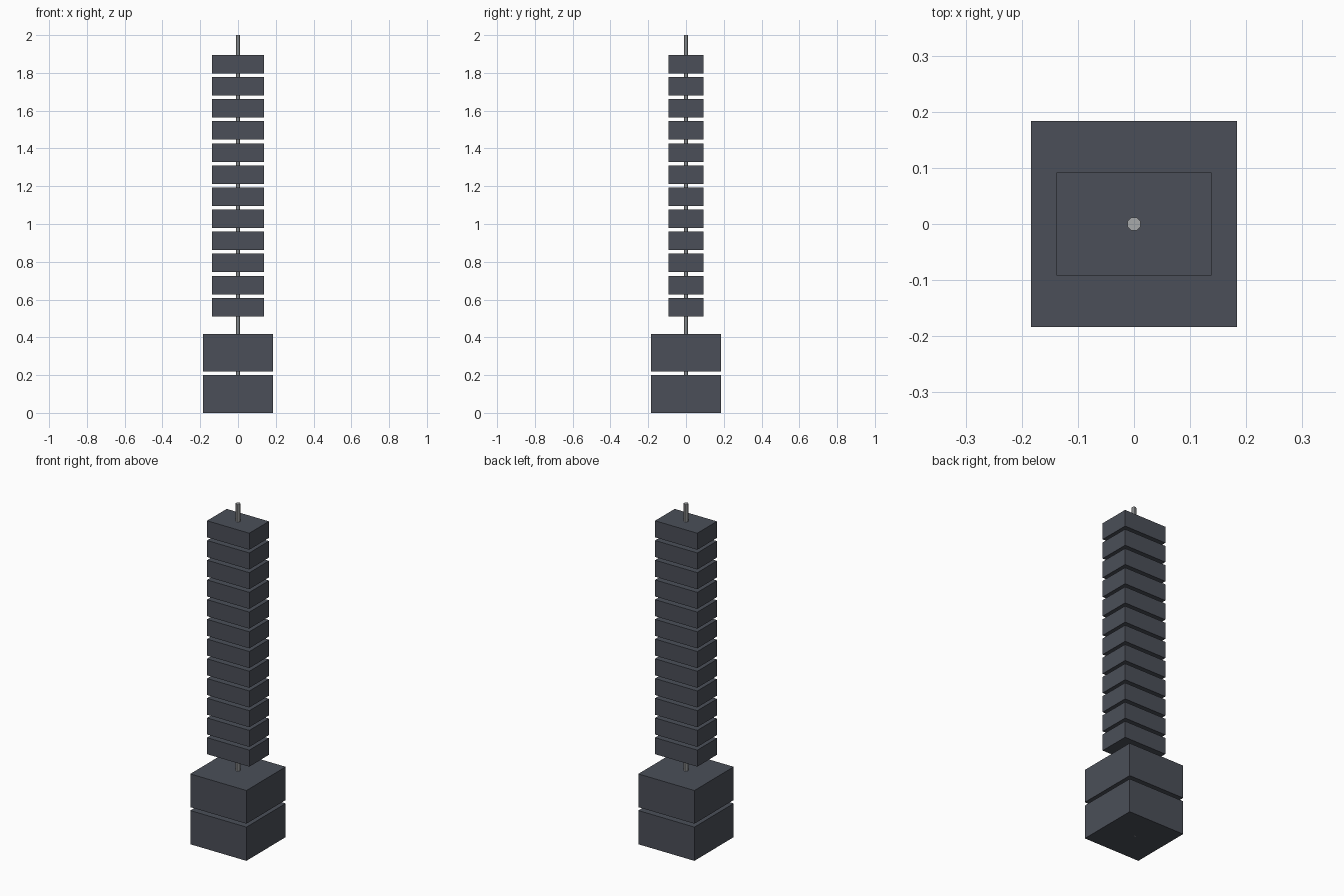
import bpy
import math

if "Cube" in bpy.data.objects:
    bpy.data.objects.remove(bpy.data.objects["Cube"])


def material(name, color):
    mat = bpy.data.materials.new(name)
    mat.diffuse_color = (*color, 1)
    mat.use_nodes = True
    mat.node_tree.nodes["Principled BSDF"].inputs["Base Color"].default_value = mat.diffuse_color
    return mat


dark = material("dark slate", (0.07, 0.078, 0.098))
steel = material("steel grey", (0.39, 0.40, 0.41))


def block(name, width, depth, bottom, top):
    bpy.ops.mesh.primitive_cube_add(size=1, location=(0, 0, (bottom + top) / 2))
    ob = bpy.context.object
    ob.name = name
    ob.scale = (width, depth, top - bottom)
    bpy.ops.object.transform_apply(location=False, rotation=False, scale=True)
    ob.data.materials.append(dark)


# Two large square base blocks with a narrow gap
block("base_block_lower", 0.368, 0.368, 0.0, 0.2)
block("base_block_upper", 0.368, 0.368, 0.22, 0.417)

# Stack of twelve evenly spaced plates
for i in range(12):
    bottom = 0.511 + i * 0.1169
    block(f"stack_plate_{i + 1}", 0.277, 0.184, bottom, bottom + 0.098)

# Slim octagonal rod through the whole stack
bpy.ops.mesh.primitive_cylinder_add(vertices=8, radius=0.0125, depth=2,
                                    location=(0, 0, 1),
                                    rotation=(0, 0, math.pi / 8))
rod = bpy.context.object
rod.name = "centre_rod"
rod.data.materials.append(steel)
